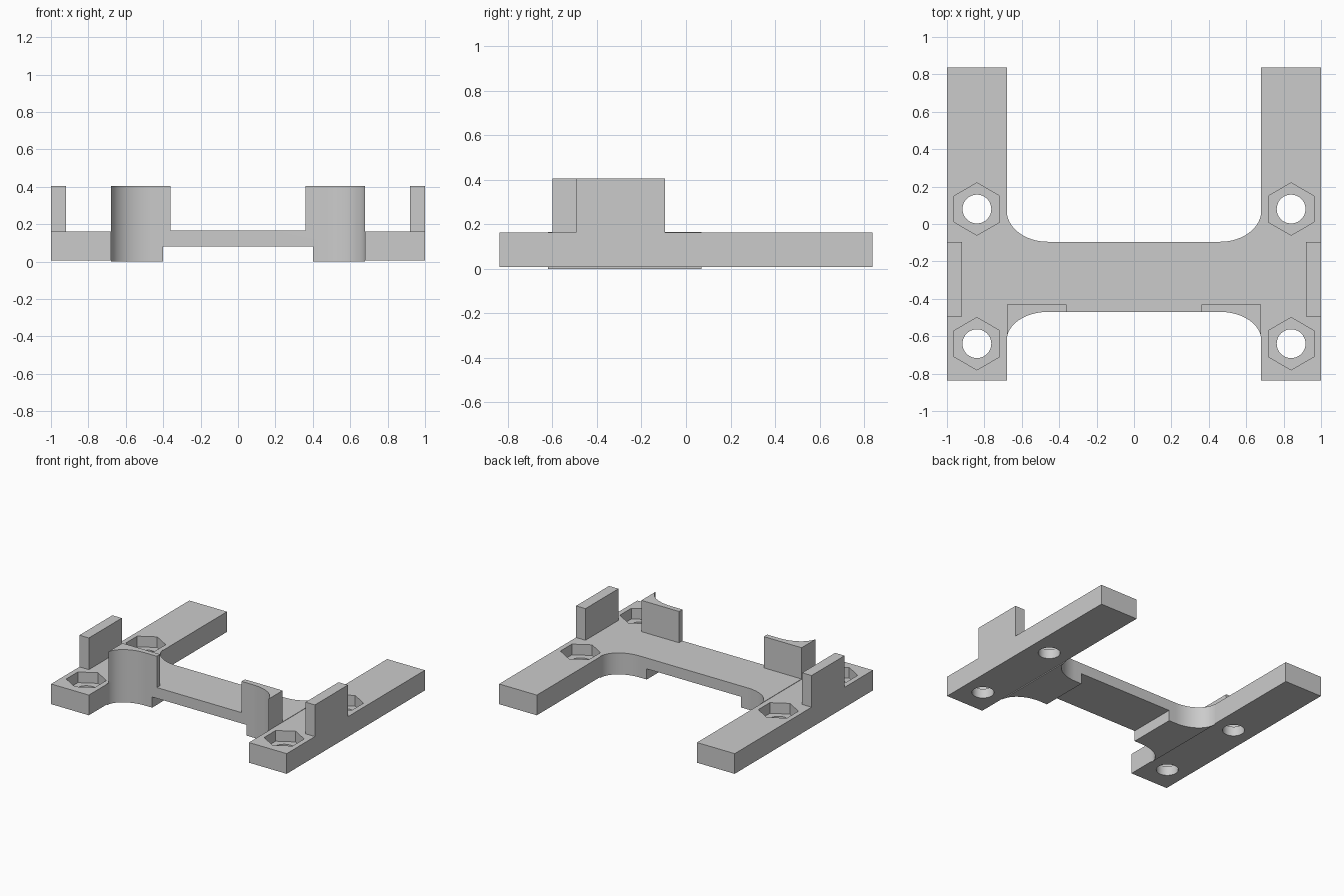
import bpy, bmesh, math

cube = bpy.data.objects.get("Cube")
if cube:
    bpy.data.objects.remove(cube, do_unlink=True)

grey = bpy.data.materials.new("light_grey")
grey.use_nodes = True
GREY = (0.6, 0.6, 0.6, 1)
grey.diffuse_color = GREY
grey.node_tree.nodes["Principled BSDF"].inputs["Base Color"].default_value = GREY


def prism(name, outline, z0, z1):
    """Extrude a flat outline upwards from z0 to z1."""
    bm = bmesh.new()
    base = bm.faces.new([bm.verts.new((x, y, z0)) for x, y in outline])
    top = bmesh.ops.extrude_face_region(bm, geom=[base])["geom"]
    verts = [v for v in top if isinstance(v, bmesh.types.BMVert)]
    bmesh.ops.translate(bm, verts=verts, vec=(0, 0, z1 - z0))
    bmesh.ops.recalc_face_normals(bm, faces=bm.faces)
    mesh = bpy.data.meshes.new(name)
    bm.to_mesh(mesh)
    bm.free()
    mesh.materials.append(grey)
    obj = bpy.data.objects.new(name, mesh)
    bpy.context.collection.objects.link(obj)
    return obj


def rect(x0, x1, y0, y1):
    return [(x0, y0), (x1, y0), (x1, y1), (x0, y1)]


def ngon(cx, cy, r, sides):
    """Regular polygon with a corner pointing along y."""
    steps = [math.pi / 2 + math.tau * i / sides for i in range(sides)]
    return [(cx + r * math.cos(a), cy + r * math.sin(a)) for a in steps]


def cut(obj, cutters):
    """Subtract the cutters, bake the result and remove them."""
    for c in cutters:
        c.hide_render = True
        mod = obj.modifiers.new("cut", "BOOLEAN")
        mod.operation = "DIFFERENCE"
        mod.solver = "EXACT"
        mod.object = c
    dg = bpy.context.evaluated_depsgraph_get()
    dg.update()
    baked = bpy.data.meshes.new_from_object(obj.evaluated_get(dg))
    obj.modifiers.clear()
    obj.data = baked
    for c in cutters:
        bpy.data.objects.remove(c, do_unlink=True)


def fillet(y_edge, y_end, steps=20):
    """Quarter ellipse from the bridge edge out to the side rail."""
    arc = [math.pi / 2 * i / steps for i in range(steps + 1)]
    return [(FILLET_X + (INNER - FILLET_X) * math.sin(a),
             y_end + (y_edge - y_end) * math.cos(a)) for a in arc]


INNER, FILLET_X = 0.68, 0.46
FRONT, BACK = -0.47, -0.095
TOP = 0.165
RAIL_TOP = 0.162
WALL_TOP = 0.405

# Bridge with flared ends and a raised middle underneath
front_arc = fillet(FRONT, -0.62)
back_arc = fillet(BACK, 0.07)
right_half = front_arc + back_arc[::-1]
left_half = [(-x, y) for x, y in right_half[::-1]]
bridge = prism("bridge", right_half + left_half, 0, TOP)
cut(bridge, [prism("underside_cutter", rect(-0.4, 0.4, -1, 1), -0.1, 0.082)])
parts = [bridge]

for side, s in (("left", 1), ("right", -1)):
    # Side rail with hexagonal nut pockets and bolt holes
    rail = prism(side + "_rail", rect(s * INNER, s, -0.838, 0.838), 0.007, RAIL_TOP)
    for y in (0.08, -0.64):
        cut(rail, [prism("pocket_cutter", ngon(s * 0.84, y, 0.14, 6), 0.08, 0.3)])
        cut(rail, [prism("hole_cutter", ngon(s * 0.84, y, 0.077, 40), -0.1, 0.3)])
    # Outer retaining wall
    wall = prism(side + "_outer_wall", rect(s * 0.92, s, -0.495, -0.095),
                 RAIL_TOP, WALL_TOP)
    # Front retaining tab that follows the flare
    outline = [(0.36, -0.43), (0.36, FRONT)]
    outline += [p for p in front_arc if p[1] > -0.595]
    outline += [(INNER, -0.6), (INNER, -0.43)]
    tab = prism(side + "_front_tab", [(s * x, y) for x, y in outline], TOP, WALL_TOP)
    parts += [rail, wall, tab]

# Smooth the curved faces, keep the edges crisp
for obj in parts:
    bpy.ops.object.select_all(action="DESELECT")
    obj.select_set(True)
    bpy.context.view_layer.objects.active = obj
    bpy.ops.object.shade_smooth_by_angle(angle=math.radians(30))
